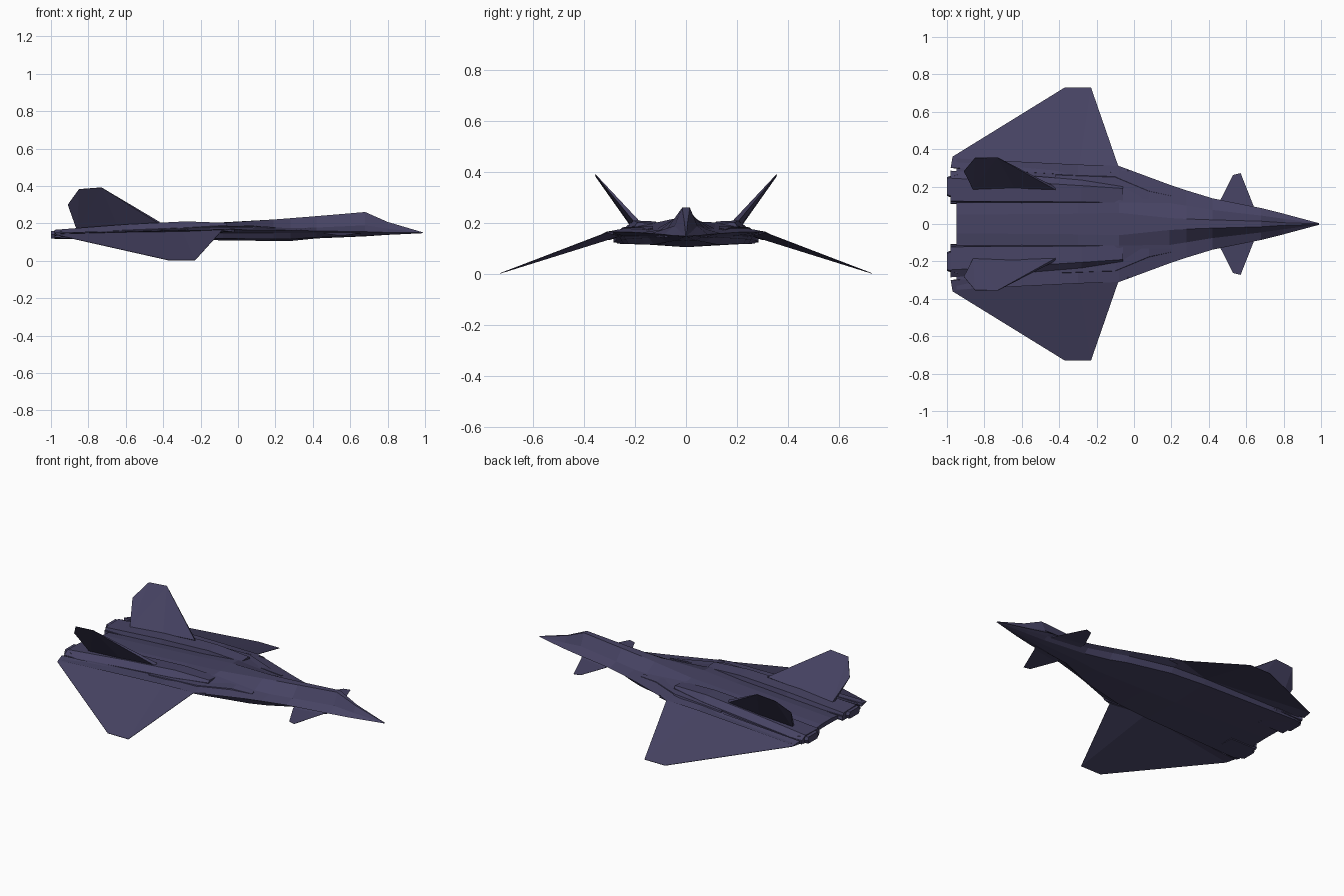
import bpy, bmesh
from mathutils import Vector

navy = bpy.data.materials.new("dark_slate_violet")
navy.diffuse_color = (0.062, 0.056, 0.125, 1)


def make(name, bm, mirror=False):
    bmesh.ops.remove_doubles(bm, verts=bm.verts, dist=1e-5)
    bmesh.ops.recalc_face_normals(bm, faces=bm.faces)
    me = bpy.data.meshes.new(name)
    bm.to_mesh(me)
    bm.free()
    ob = bpy.data.objects.new(name, me)
    me.materials.append(navy)
    bpy.context.collection.objects.link(ob)
    if mirror:
        m = ob.modifiers.new("mirror", 'MIRROR')
        m.use_axis = (False, True, False)
    return ob


def loft(name, rings, mirror=False):
    """Skin closed cross-sections, given as lists of (x, y, z)."""
    bm = bmesh.new()
    rows = [[bm.verts.new(p) for p in r] for r in rings]
    n = len(rows[0])
    for a, b in zip(rows, rows[1:]):
        for i in range(n):
            j = (i + 1) % n
            bm.faces.new((a[i], a[j], b[j], b[i]))
    bm.faces.new(rows[0])
    bm.faces.new(rows[-1])
    return make(name, bm, mirror)


def blade(name, outline, root_count, offset):
    """Thin surface: root points are thick, the other points taper to an edge."""
    bm = bmesh.new()
    off = Vector(offset)
    up, low = [], []
    for i, p in enumerate(outline):
        k = 1 if i < root_count else 0.12
        up.append(bm.verts.new(Vector(p) + off * k))
        low.append(bm.verts.new(Vector(p) - off * k))
    bm.faces.new(up)
    bm.faces.new(low)
    n = len(up)
    for i in range(n):
        j = (i + 1) % n
        bm.faces.new((up[i], up[j], low[j], low[i]))
    bmesh.ops.triangulate(bm, faces=bm.faces[:])
    return make(name, bm, True)


# Fuselage: x, keel z, belly edge, chine underside, chine, shoulder, spine
stations = [
    (0.99, .148, (.002, .148), (.003, .149), (.004, .15), (.003, .151), (.001, .152)),
    (0.80, .139, (.020, .140), (.040, .146), (.055, .152), (.028, .172), (.007, .208)),
    (0.68, .131, (.035, .133), (.065, .146), (.085, .156), (.045, .190), (.015, .261)),
    (0.42, .120, (.075, .126), (.105, .148), (.137, .160), (.075, .178), (.022, .239)),
    (0.28, .106, (.125, .116), (.150, .148), (.180, .163), (.098, .175), (.027, .228)),
    (0.19, .106, (.160, .117), (.180, .149), (.210, .165), (.112, .179), (.032, .221)),
    (-.08, .110, (.225, .119), (.245, .150), (.310, .167), (.115, .203), (.060, .206)),
    (-.30, .111, (.245, .119), (.262, .148), (.318, .164), (.115, .182), (.055, .190)),
    (-.95, .125, (.270, .120), (.282, .137), (.350, .146), (.115, .142), (.050, .150)),
]
rings = []
for x, keel, *half in stations:
    right = [(x, y, z) for y, z in half]
    rings.append([(x, 0, keel)] + right + [(x, -y, z) for _, y, z in reversed(right)])
loft("fuselage", rings)

# Raised engine humps: x, inner y, top inner y, top outer y, outer y, base z, top z
humps = [
    (-.06, .112, .114, .190, .200, .180, .203),
    (-.28, .108, .118, .205, .235, .150, .211),
    (-.60, .108, .120, .225, .262, .140, .195),
    (-.98, .108, .122, .245, .285, .125, .166),
]
loft("engine_hump", [[(x, a, bz), (x, b, tz - .004), (x, c, tz), (x, d, bz + (tz - bz) * .45),
                      (x, d, bz)] for x, a, b, c, d, bz, tz in humps], True)

# Engine boxes under the tail and their nozzles
loft("engine_box", [[(x, .115, z0), (x, .265, z0 + .004), (x, .282, .137), (x, .282, .148),
                     (x, .110, .148)] for x, z0 in ((-.80, .118), (-.98, .117))], True)
loft("nozzle", [[(x, .20 - w, .120), (x, .20 + w, .120), (x, .20 + w + .008, .140),
                 (x, .20 + w, .160), (x, .20 - w, .160), (x, .20 - w - .008, .140)]
                for x, w in ((-.94, .065), (-1.0, .042))], True)

# Intake fairings on the upper shoulders
loft("intake_fairing", [[(x, a, z - .03), (x, a, z), (x, b, z - .006), (x, b + .008, z - .03)]
                        for x, a, b, z in ((.20, .130, .150, .180), (.08, .130, .175, .189),
                                           (-.10, .130, .250, .190), (-.42, .130, .262, .176))], True)

# Drooping main wings, thick at the root
blade("main_wing", [(-.98, .30, .143), (-.30, .26, .158), (-.02, .285, .163), (-.085, .312, .163),
                    (-.23, .73, .003), (-.37, .73, .003), (-.97, .36, .138)], 3, (0, .001, .009))

# Canted tail fins
blade("tail_fin", [(-.86, .190, .165), (-.64, .198, .182), (-.42, .190, .203),
                   (-.73, .356, .392), (-.85, .354, .383), (-.91, .282, .300)], 3, (0, .007, -.006))

# Small foreplanes beside the cockpit
blade("foreplane", [(.46, .09, .149), (.66, .06, .149), (.64, .095, .147),
                    (.57, .272, .136), (.53, .262, .136), (.46, .125, .146)], 2, (0, 0, .006))
